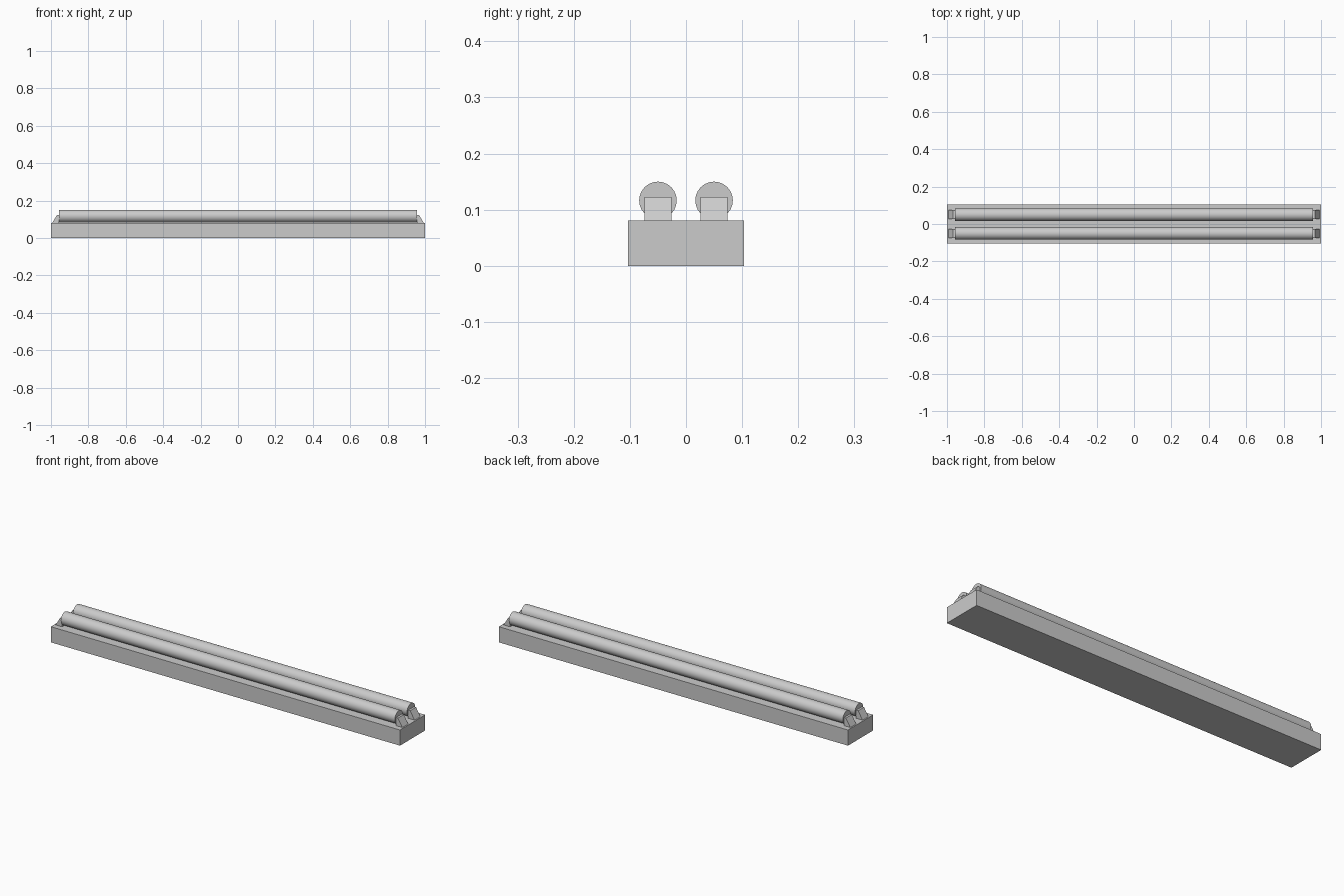
import bpy, bmesh, math

if "Cube" in bpy.data.objects:
    bpy.data.objects.remove(bpy.data.objects["Cube"])

def extrude_profile(name, pts, y0, y1):
    """Extrude a closed x-z profile along y."""
    bm = bmesh.new()
    face = bm.faces.new([bm.verts.new((x, y0, z)) for x, z in pts])
    ext = bmesh.ops.extrude_face_region(bm, geom=[face])
    verts = [v for v in ext["geom"] if isinstance(v, bmesh.types.BMVert)]
    bmesh.ops.translate(bm, verts=verts, vec=(0, y1 - y0, 0))
    bmesh.ops.recalc_face_normals(bm, faces=bm.faces)
    mesh = bpy.data.meshes.new(name)
    bm.to_mesh(mesh)
    bm.free()
    obj = bpy.data.objects.new(name, mesh)
    bpy.context.collection.objects.link(obj)
    return obj

BASE_TOP = 0.081

# Housing box
extrude_profile("housing", [(-1, 0), (1, 0), (1, BASE_TOP), (-1, BASE_TOP)], -0.103, 0.103)

for side, y in (("front", -0.05), ("back", 0.05)):
    # Light tube
    bpy.ops.mesh.primitive_cylinder_add(vertices=24, radius=0.0335, depth=1.914,
                                        location=(0, y, 0.1165),
                                        rotation=(0, math.pi / 2, 0))
    tube = bpy.context.object
    tube.name = side + "_tube"
    bpy.ops.object.shade_smooth_by_angle(angle=math.radians(35))

    # Sloped lamp holders at both tube ends
    for end, s in (("left", -1), ("right", 1)):
        profile = [(s * 0.956, BASE_TOP), (s * 0.993, BASE_TOP),
                   (s * 0.968, 0.123), (s * 0.956, 0.123)]
        extrude_profile(f"{side}_{end}_holder", profile, y - 0.024, y + 0.024)
